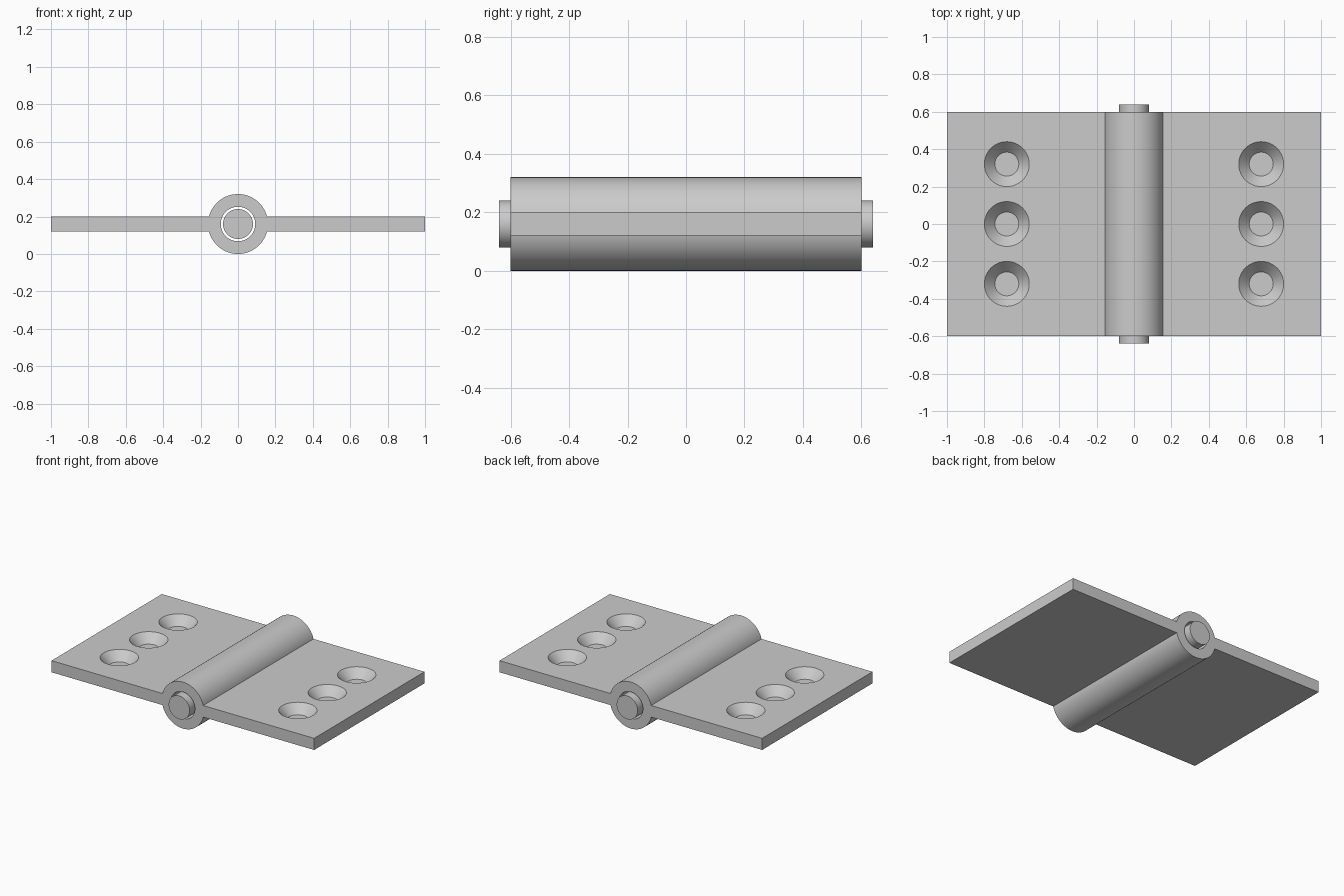
import bpy, bmesh
from math import sin, cos, asin, pi
from mathutils import Matrix, Vector

cube = bpy.data.objects.get("Cube")
if cube:
    bpy.data.objects.remove(cube, do_unlink=True)

AXIS_Z = 0.16       # height of the pin axis
BARREL_R = 0.16
BORE_R = 0.092
PIN_R = 0.08
HALF_T = 0.04       # half the leaf thickness
HALF_LEN = 0.6      # half the leaf depth
SEGS = 64

steel = bpy.data.materials.new("grey steel")
steel.use_nodes = True
grey = (0.6, 0.6, 0.6, 1)
steel.diffuse_color = grey
steel.node_tree.nodes["Principled BSDF"].inputs["Base Color"].default_value = grey


def make_object(name, bm):
    bmesh.ops.recalc_face_normals(bm, faces=bm.faces)
    mesh = bpy.data.meshes.new(name)
    bm.to_mesh(mesh)
    bm.free()
    mesh.materials.append(steel)
    obj = bpy.data.objects.new(name, mesh)
    bpy.context.collection.objects.link(obj)
    return obj


def activate(obj):
    bpy.ops.object.select_all(action="DESELECT")
    obj.select_set(True)
    bpy.context.view_layer.objects.active = obj


def add_rod(bm, radius, length):
    """Cylinder along y on the pin axis."""
    place = Matrix.Translation((0, 0, AXIS_Z)) @ Matrix.Rotation(pi / 2, 4, "X")
    bmesh.ops.create_cone(bm, cap_ends=True, segments=SEGS, radius1=radius,
                          radius2=radius, depth=length, matrix=place)


# Two leaves and barrel: one outline extruded along y
join = asin(HALF_T / BARREL_R)
arc = [join + (pi - 2 * join) * i / SEGS for i in range(SEGS + 1)]
top = [(1, HALF_T)] + [(BARREL_R * cos(a), BARREL_R * sin(a)) for a in arc] + [(-1, HALF_T)]
outline = top + [(-x, -z) for x, z in top]
bm = bmesh.new()
face = bm.faces.new([bm.verts.new((x, -HALF_LEN, AXIS_Z + z)) for x, z in outline])
ext = bmesh.ops.extrude_face_region(bm, geom=[face], use_keep_orig=True)
bmesh.ops.translate(bm, vec=Vector((0, 2 * HALF_LEN, 0)),
                    verts=[v for v in ext["geom"] if isinstance(v, bmesh.types.BMVert)])
body = make_object("hinge_leaves_and_barrel", bm)

# Cutter: pin bore and blind countersunk screw holes
bm = bmesh.new()
add_rod(bm, BORE_R, 1.5)
depth, over = 0.06, 0.02
rim, floor = 0.12, 0.064
slope = (rim - floor) / depth
surface = AXIS_Z + HALF_T
for x in (-0.68, 0.68):
    for y in (-0.32, 0, 0.32):
        mid = surface + (over - depth) / 2
        bmesh.ops.create_cone(bm, cap_ends=True, segments=SEGS, radius1=floor,
                              radius2=rim + over * slope, depth=depth + over,
                              matrix=Matrix.Translation((x, y, mid)))
cutter = make_object("hole_cutter", bm)
cutter.hide_render = True

cut = body.modifiers.new("holes", "BOOLEAN")
cut.operation = "DIFFERENCE"
cut.solver = "EXACT"
cut.object = cutter
activate(body)
bpy.ops.object.modifier_apply(modifier=cut.name)
bpy.data.objects.remove(cutter, do_unlink=True)

# Loose pin, standing out at both ends
bm = bmesh.new()
add_rod(bm, PIN_R, 1.28)
pin = make_object("hinge_pin", bm)

for obj in (body, pin):
    activate(obj)
    bpy.ops.object.shade_smooth_by_angle(angle=pi / 6)
